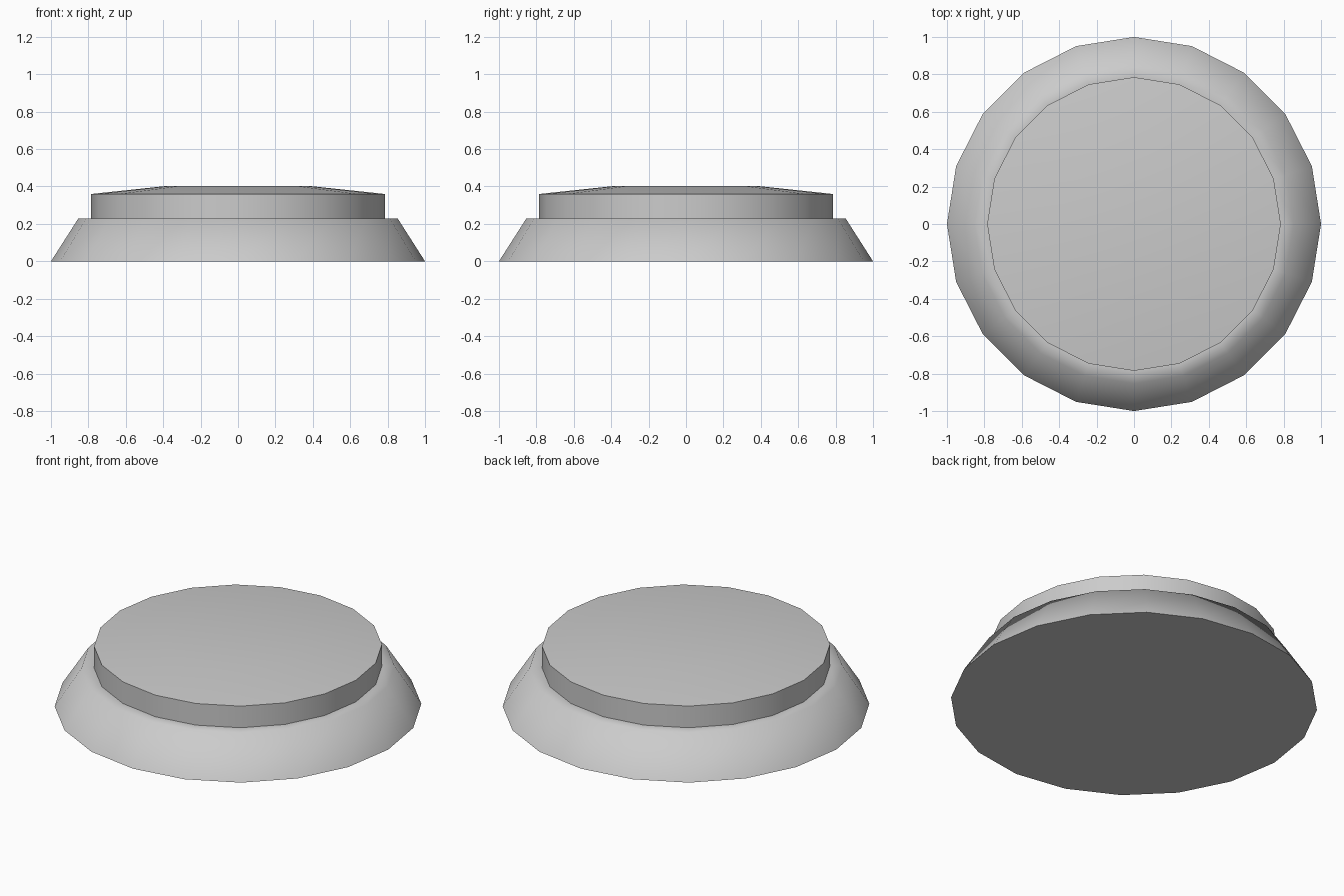
import bpy, bmesh, math

if "Cube" in bpy.data.objects:
    bpy.data.objects.remove(bpy.data.objects["Cube"])

SIDES = 20


def lathe(name, profile):
    """Closed 20-sided solid turned from (radius, height) pairs, bottom to top."""
    bm = bmesh.new()
    rings = []
    for r, z in profile:
        rings.append([bm.verts.new((r * math.cos(2 * math.pi * i / SIDES),
                                    r * math.sin(2 * math.pi * i / SIDES), z))
                      for i in range(SIDES)])
    for low, high in zip(rings, rings[1:]):
        for i in range(SIDES):
            j = (i + 1) % SIDES
            bm.faces.new((low[i], low[j], high[j], high[i]))
    bm.faces.new(rings[0][::-1])
    bm.faces.new(rings[-1])
    mesh = bpy.data.meshes.new(name)
    bm.to_mesh(mesh)
    bm.free()
    obj = bpy.data.objects.new(name, mesh)
    bpy.context.collection.objects.link(obj)
    bpy.ops.object.select_all(action='DESELECT')
    obj.select_set(True)
    bpy.context.view_layer.objects.active = obj
    bpy.ops.object.shade_smooth_by_angle(angle=math.radians(60))
    return obj


# Sloped foot, flat shoulder, upright collar and shallow raised cap
lathe("stepped_round_button", [(1.0, 0.0), (0.853, 0.23), (0.785, 0.23),
                               (0.785, 0.36), (0.39, 0.402)])
